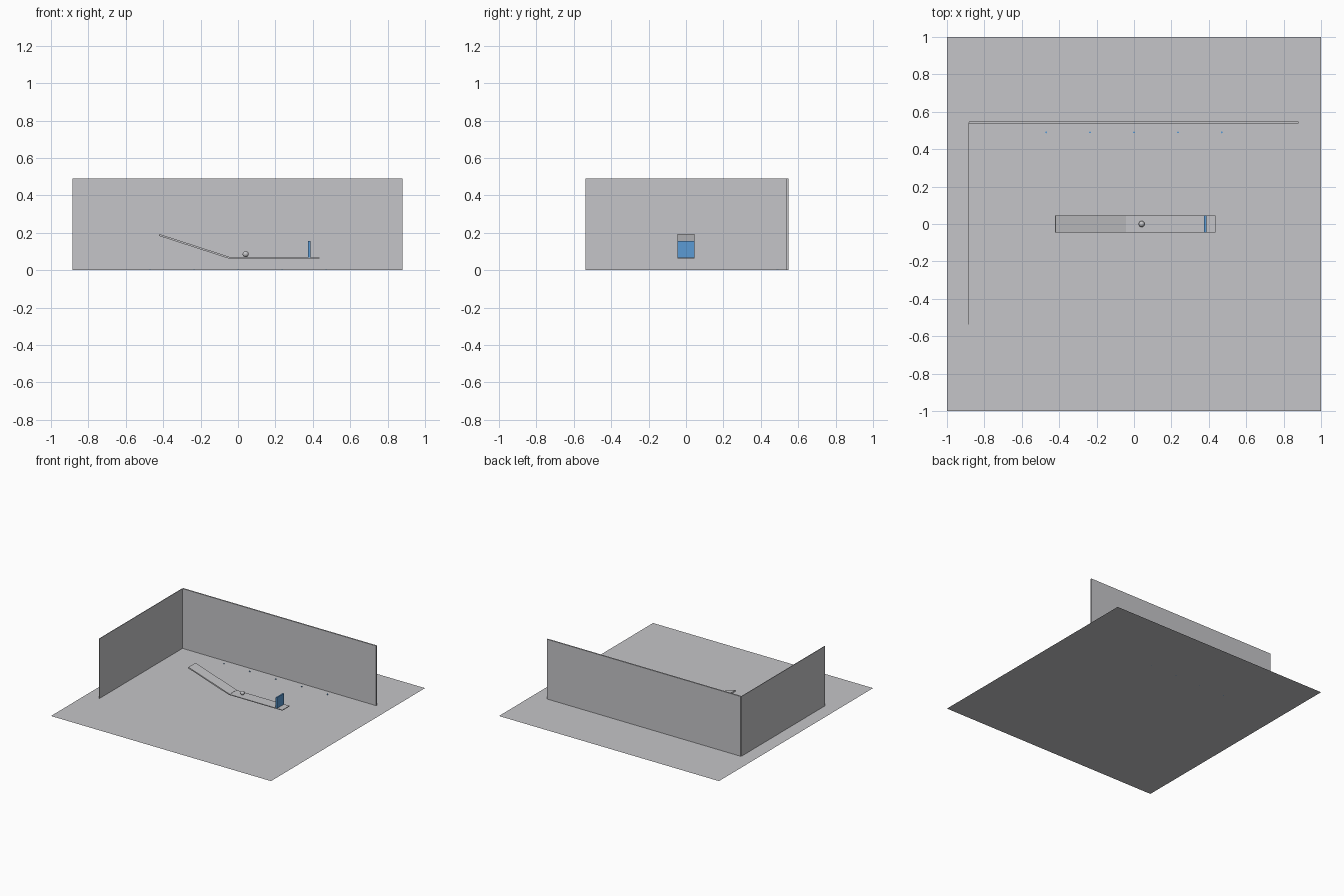
import bpy, math

if "Cube" in bpy.data.objects:
    bpy.data.objects.remove(bpy.data.objects["Cube"])


def material(name, rgb):
    m = bpy.data.materials.new(name)
    m.diffuse_color = (*rgb, 1)
    m.use_nodes = True
    m.node_tree.nodes["Principled BSDF"].inputs["Base Color"].default_value = m.diffuse_color
    return m


GREY = material("light grey", (0.56, 0.56, 0.58))
BLUE = material("blue", (0.105, 0.328, 0.665))


def finish(name, mat):
    ob = bpy.context.object
    ob.name = name
    ob.data.materials.append(mat)
    return ob


def box(name, x, y, z, mat):
    """Axis-aligned box from (min, max) ranges."""
    bpy.ops.mesh.primitive_cube_add(size=1, location=[sum(r) / 2 for r in (x, y, z)])
    ob = finish(name, mat)
    ob.scale = [r[1] - r[0] for r in (x, y, z)]
    bpy.ops.object.transform_apply(location=False, rotation=False, scale=True)
    return ob


# Floor sheet
bpy.ops.mesh.primitive_plane_add(size=2, location=(0, 0, 0))
finish("floor", GREY)

# Two upright walls
box("back_wall", (-0.882, 0.88), (0.538, 0.549), (0, 0.491), GREY)
box("left_wall", (-0.886, -0.881), (-0.538, 0.544), (0, 0.491), GREY)

# Track: level board and the slope leading down to it
W = (-0.046, 0.046)
box("track_level", (-0.05, 0.436), W, (0.063, 0.069), GREY)
top, foot, thick = (-0.42, 0.188), (-0.045, 0.066), 0.01
dx, dz = foot[0] - top[0], foot[1] - top[1]
length = math.hypot(dx, dz)
ramp = box("track_slope", (-length / 2, length / 2), W, (-thick / 2, thick / 2), GREY)
ramp.rotation_euler[1] = math.atan2(-dz, dx)
ramp.location = ((top[0] + foot[0]) / 2, 0, (top[1] + foot[1]) / 2)

# Stop plate at the end of the track
box("stop_plate", (0.375, 0.387), W, (0.069, 0.157), BLUE)

# Ball resting on the track
bpy.ops.mesh.primitive_uv_sphere_add(segments=32, ring_count=16, radius=0.016,
                                     location=(0.041, 0, 0.086))
finish("ball", GREY)
bpy.ops.object.shade_smooth()

# Row of small floor markers along the back wall
for i in range(-2, 3):
    bpy.ops.mesh.primitive_cylinder_add(vertices=16, radius=0.005, depth=0.005,
                                        location=(i * 0.235, 0.49, 0.0025))
    finish(f"floor_marker_{i + 3}", BLUE)
